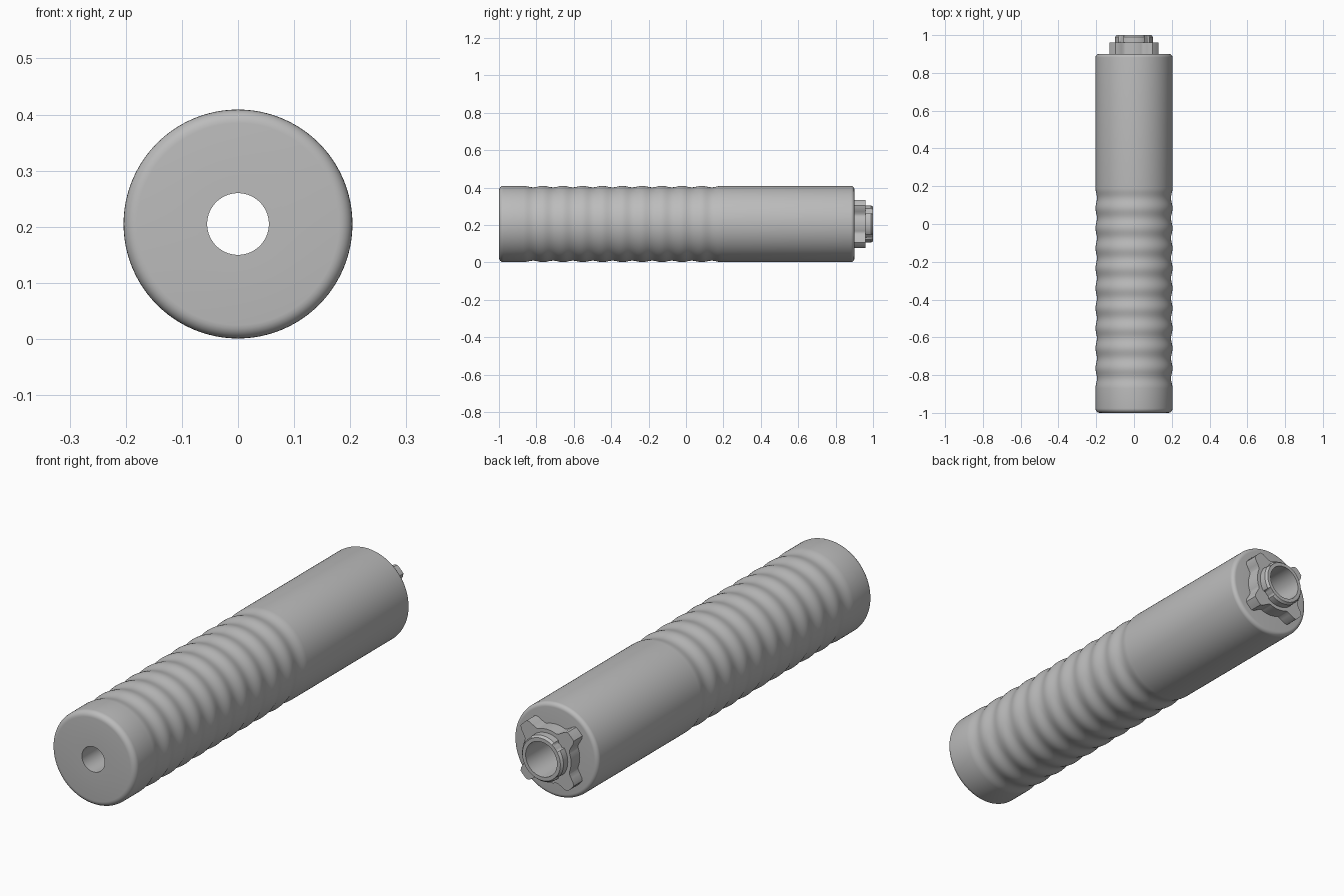
import bpy, bmesh, math
from mathutils import Vector

if "Cube" in bpy.data.objects:
    bpy.data.objects.remove(bpy.data.objects["Cube"])

R, AXIS_Z, SEG = 0.204, 0.205, 96
BORE, SOCKET = 0.055, 0.076

grey = bpy.data.materials.new("satin grey")
grey.use_nodes = True
colour = (0.5, 0.5, 0.5, 1)
grey.diffuse_color = colour
grey.node_tree.nodes["Principled BSDF"].inputs["Base Color"].default_value = colour


def loft(name, rings, angle=30):
    """Closed skin around the y axis; each ring is (y, radius function of angle)."""
    bm = bmesh.new()
    loops = []
    for y, radius in rings:
        loop = []
        for i in range(SEG):
            a = 2 * math.pi * i / SEG
            r = radius(a) if callable(radius) else radius
            loop.append(bm.verts.new((r * math.cos(a), y, AXIS_Z + r * math.sin(a))))
        loops.append(loop)
    for k, loop in enumerate(loops):
        nxt = loops[(k + 1) % len(loops)]
        for i in range(SEG):
            j = (i + 1) % SEG
            bm.faces.new((loop[i], loop[j], nxt[j], nxt[i]))
    bmesh.ops.recalc_face_normals(bm, faces=bm.faces)
    mesh = bpy.data.meshes.new(name)
    bm.to_mesh(mesh)
    bm.free()
    mesh.materials.append(grey)
    ob = bpy.data.objects.new(name, mesh)
    bpy.context.collection.objects.link(ob)
    bpy.ops.object.select_all(action="DESELECT")
    ob.select_set(True)
    bpy.context.view_layer.objects.active = ob
    bpy.ops.object.shade_smooth_by_angle(angle=math.radians(angle))
    return ob


def fillet(y, direction, size, steps=6):
    """Rounded shoulder from the end face at y to the outer wall."""
    return [(y + direction * size * (1 - math.cos(t)), R - size + size * math.sin(t))
            for t in (math.pi / 2 * i / steps for i in range(steps + 1))]


# Main tube: rounded front, rippled grip, plain rear, stepped bore
PITCH, DEPTH, COUNT, START = 0.106, 0.008, 10, -0.87
STEPS = 10
ripples = [(START + PITCH * i / STEPS,
            R - DEPTH * (0.5 - 0.5 * math.cos(2 * math.pi * i / STEPS)))
           for i in range(COUNT * STEPS + 1)]
profile = [(-1.0, BORE)] + fillet(-1.0, 1, 0.024) + ripples
profile += fillet(0.9, -1, 0.018)[::-1]
profile += [(0.9, SOCKET), (0.55, SOCKET), (0.55, BORE)]
loft("suppressor_tube", profile)


# Four-armed locking plate with concave sides
def plate_radius(a):
    d = abs((a % (math.pi / 2)) - math.pi / 4)
    arm = 0.162
    if d < 0.16:
        return arm
    t = min((d - 0.16) / 0.24, 1)
    return arm + (0.116 - arm) * math.sin(t * math.pi / 2)


loft("locking_plate", [(0.89, plate_radius), (0.96, plate_radius),
                       (0.96, SOCKET), (0.89, SOCKET)], 35)


# Collar with four shallow notches
def collar_radius(a):
    d = abs((a % (math.pi / 2)) - math.pi / 4)
    return 0.092 if d < 0.14 else 0.1


loft("rear_collar", [(0.95, collar_radius), (0.99, collar_radius), (1.0, 0.092),
                     (1.0, SOCKET), (0.95, SOCKET)], 35)
